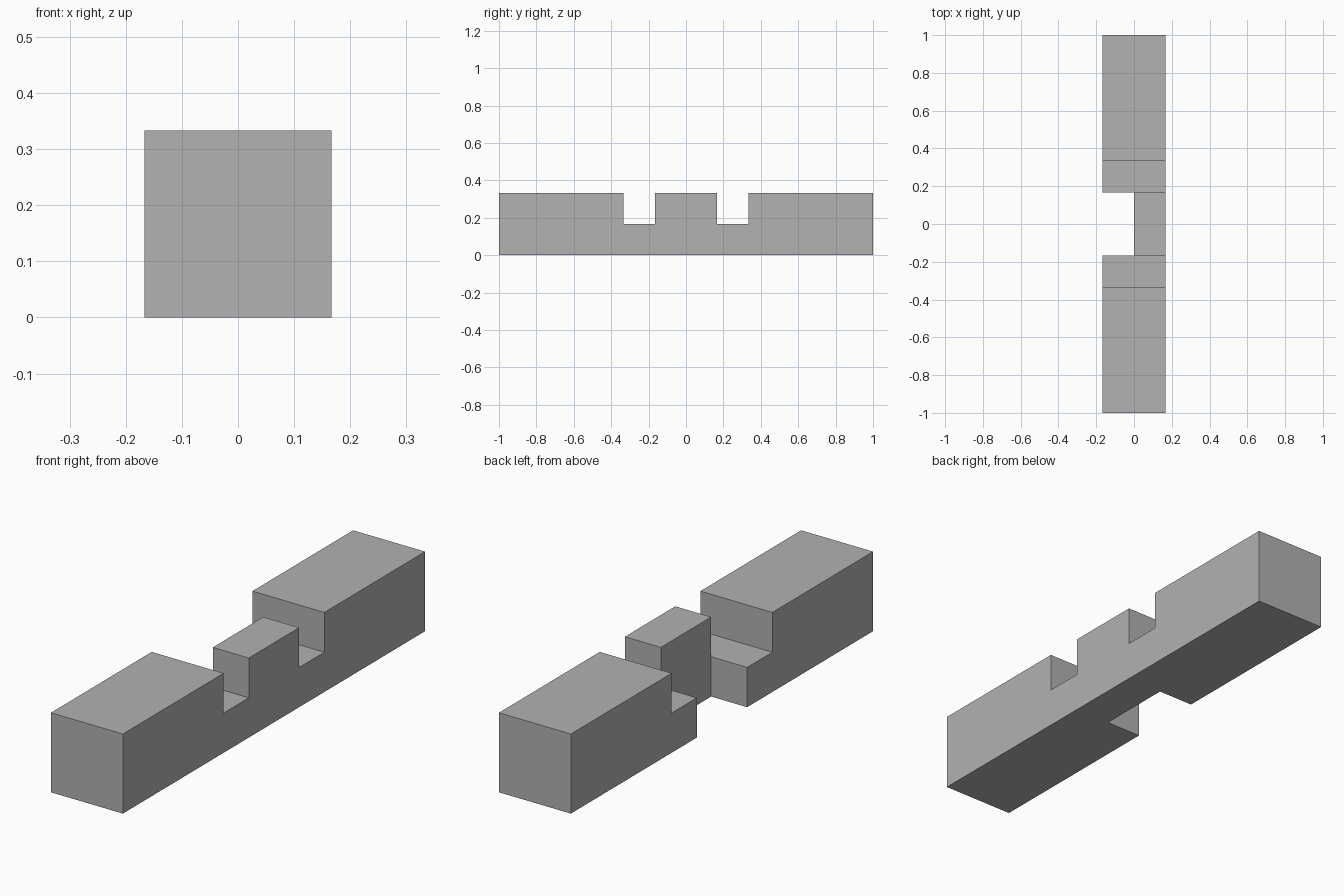
import bpy
import bmesh
from mathutils import Matrix, Vector

cube = bpy.data.objects.get("Cube")
if cube:
    bpy.data.objects.remove(cube, do_unlink=True)

U = 1 / 6   # module: the bar is 2 x 12 x 2 modules
E = 0.1     # cutter overshoot

grey = bpy.data.materials.new("plain_grey")
grey.use_nodes = True
colour = (0.445, 0.445, 0.445, 1)
grey.diffuse_color = colour
grey.node_tree.nodes["Principled BSDF"].inputs["Base Color"].default_value = colour


def box(name, low, high):
    """Axis-aligned box between two corners."""
    low, high = Vector(low), Vector(high)
    bm = bmesh.new()
    bmesh.ops.create_cube(bm, size=1, matrix=Matrix.Translation((low + high) / 2)
                          @ Matrix.Diagonal((*(high - low), 1)))
    mesh = bpy.data.meshes.new(name)
    bm.to_mesh(mesh)
    bm.free()
    mesh.materials.append(grey)
    obj = bpy.data.objects.new(name, mesh)
    bpy.context.collection.objects.link(obj)
    return obj


def cut(target, cutter):
    """Subtract the cutter from the target, then discard it."""
    cutter.hide_render = True
    mod = target.modifiers.new("cut", "BOOLEAN")
    mod.operation = "DIFFERENCE"
    mod.solver = "EXACT"
    mod.object = cutter
    bpy.context.view_layer.objects.active = target
    bpy.ops.object.modifier_apply(modifier=mod.name)
    bpy.data.objects.remove(cutter, do_unlink=True)


# Square bar
bar = box("notched_bar", (-U, -1, 0), (U, 1, 2 * U))

# Two half-depth notches across the top
for side in (-1, 1):
    near, far = sorted((side * U, side * 2 * U))
    cut(bar, box("top_notch", (-U - E, near, U), (U + E, far, 2 * U + E)))

# Full-height bay in the right side, leaving half the width
cut(bar, box("side_bay", (-U - E, -U, -E), (0, U, 2 * U + E)))
